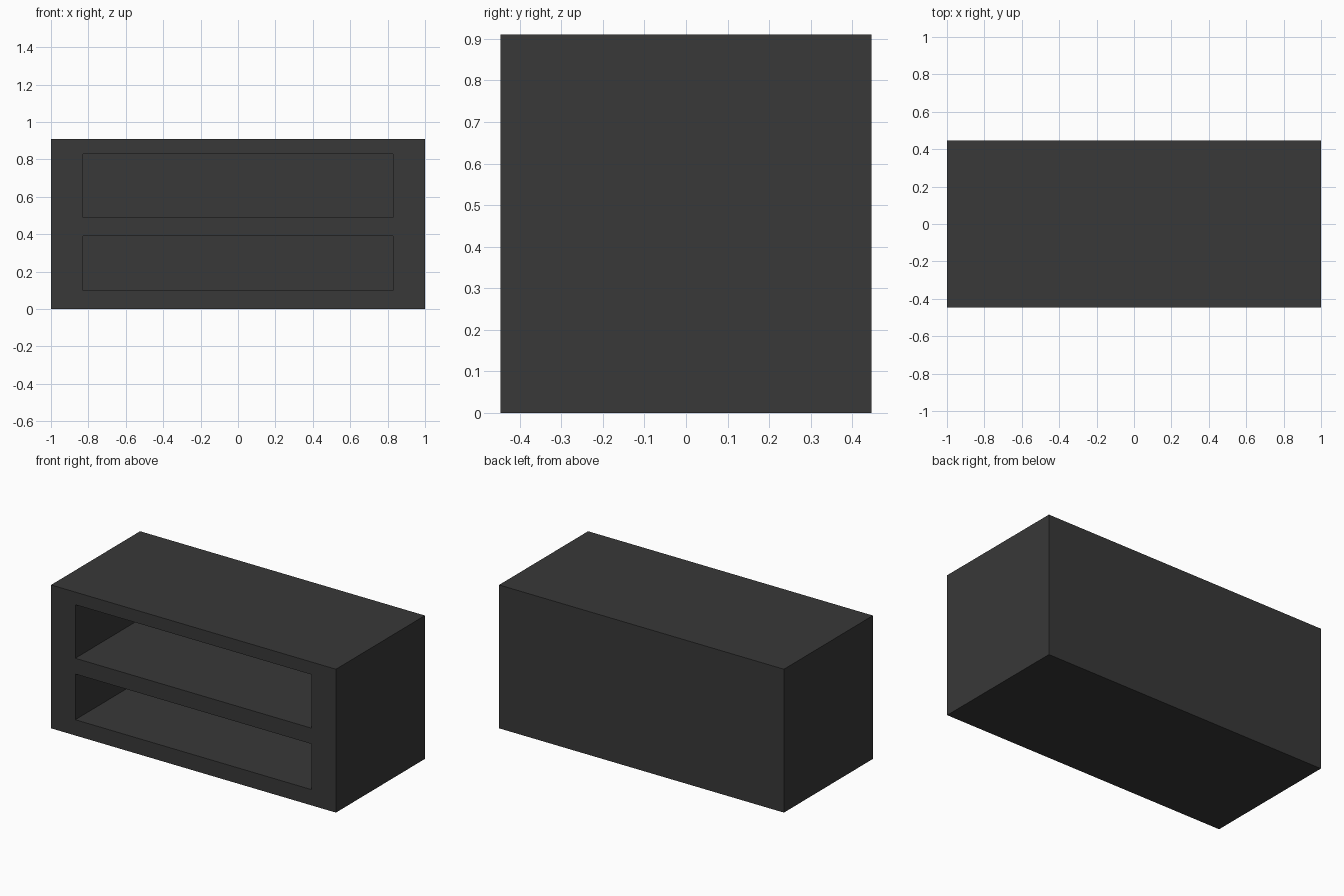
import bpy

if "Cube" in bpy.data.objects:
    bpy.data.objects.remove(bpy.data.objects["Cube"])

W, D, H = 2.0, 0.892, 0.91
BACK = 0.40                      # inner face of the back panel
SHELVES = [(0.10, 0.39), (0.49, 0.83)]

mat = bpy.data.materials.new("charcoal black")
mat.diffuse_color = (0.04, 0.04, 0.04, 1)
mat.use_nodes = True
mat.node_tree.nodes["Principled BSDF"].inputs["Base Color"].default_value = mat.diffuse_color


def box(name, x, y, z):
    """Box from min/max pairs."""
    bpy.ops.mesh.primitive_cube_add(size=1)
    ob = bpy.context.object
    ob.name = name
    for v in ob.data.vertices:
        v.co = [r[0] + (c + 0.5) * (r[1] - r[0]) for c, r in zip(v.co, (x, y, z))]
    ob.data.materials.append(mat)
    return ob


# Cabinet body
body = box("cabinet_body", (-W / 2, W / 2), (-D / 2, D / 2), (0, H))

# Two open shelf compartments cut from the front
for i, z in enumerate(SHELVES):
    cutter = box("compartment_cutter", (-0.83, 0.83), (-D / 2 - 0.1, BACK), z)
    cutter.hide_render = True
    mod = body.modifiers.new("compartment", "BOOLEAN")
    mod.operation = "DIFFERENCE"
    mod.solver = "EXACT"
    mod.object = cutter
    bpy.context.view_layer.objects.active = body
    bpy.ops.object.modifier_apply(modifier=mod.name)
    bpy.data.objects.remove(cutter)

# Crisp edges
for o in bpy.context.selected_objects:
    o.select_set(False)
body.select_set(True)
bpy.context.view_layer.objects.active = body
bpy.ops.object.shade_smooth_by_angle()
